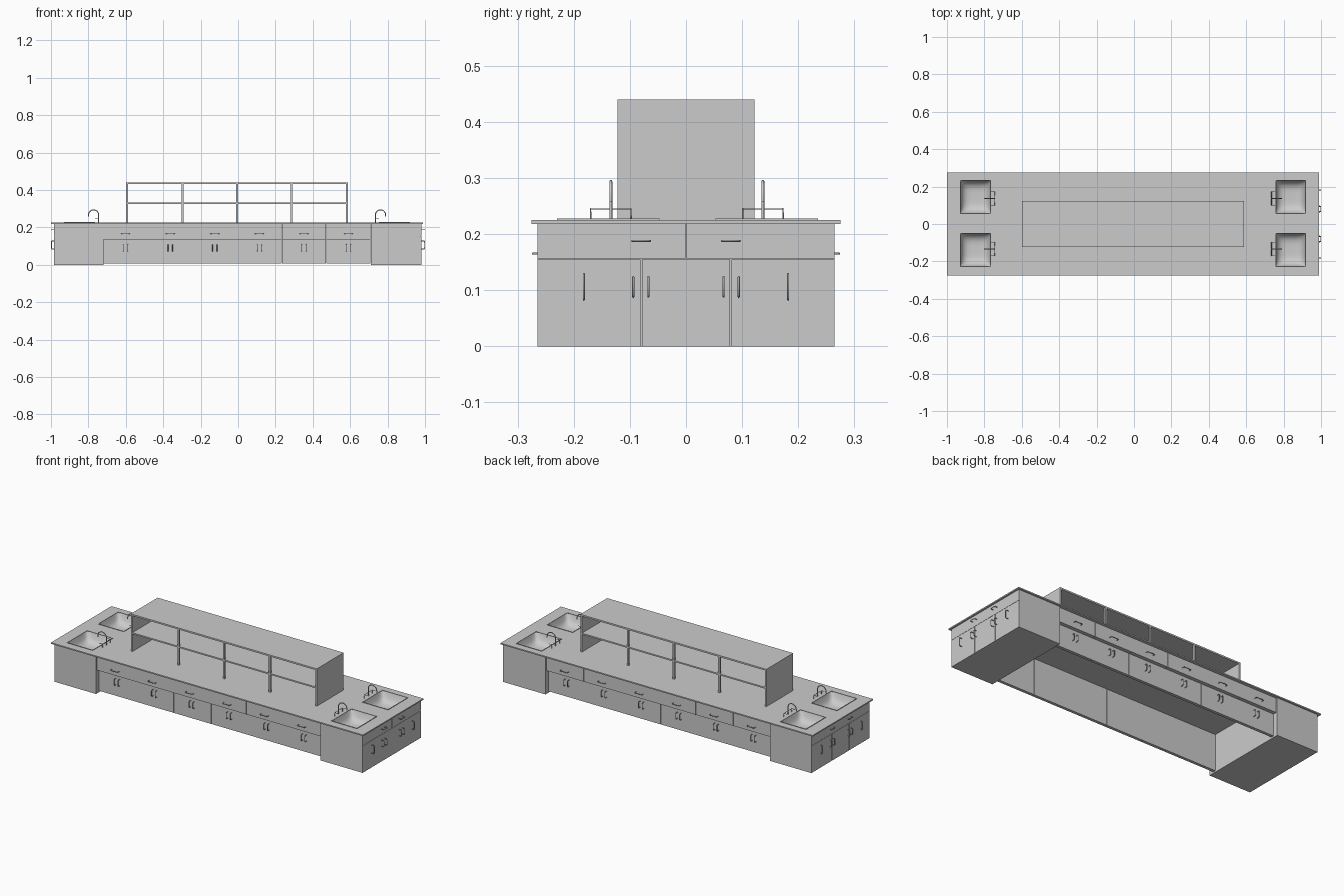
import bpy, bmesh, math
from mathutils import Vector

if "Cube" in bpy.data.objects:
    bpy.data.objects.remove(bpy.data.objects["Cube"])

CX = -0.005          # bench centre line (handles make the ends uneven)
grey = bpy.data.materials.new("light_grey")
grey.diffuse_color = (0.6, 0.6, 0.6, 1)
grey.use_nodes = True
grey.node_tree.nodes["Principled BSDF"].inputs["Base Color"].default_value = grey.diffuse_color


def finish(name, bm, smooth=False):
    me = bpy.data.meshes.new(name)
    bm.to_mesh(me)
    bm.free()
    me.materials.append(grey)
    for p in me.polygons:
        p.use_smooth = smooth
    ob = bpy.data.objects.new(name, me)
    bpy.context.collection.objects.link(ob)
    return ob


def box(name, x0, x1, y0, y1, z0, z1, open_top=False):
    bm = bmesh.new()
    bmesh.ops.create_cube(bm, size=1)
    for v in bm.verts:
        v.co = Vector(((x0 + x1) / 2 + v.co.x * (x1 - x0),
                       (y0 + y1) / 2 + v.co.y * (y1 - y0),
                       (z0 + z1) / 2 + v.co.z * (z1 - z0)))
    if open_top:
        top = [f for f in bm.faces if f.normal.z > 0.5]
        bmesh.ops.delete(bm, geom=top, context='FACES')
    return finish(name, bm)


def tube(name, paths, r):
    cu = bpy.data.curves.new(name, 'CURVE')
    cu.dimensions = '3D'
    cu.bevel_depth = r
    cu.bevel_resolution = 2
    cu.use_fill_caps = True
    for pts in paths:
        sp = cu.splines.new('POLY')
        sp.points.add(len(pts) - 1)
        for p, co in zip(sp.points, pts):
            p.co = (*co, 1)
    cu.materials.append(grey)
    ob = bpy.data.objects.new(name, cu)
    bpy.context.collection.objects.link(ob)
    return ob


def handle(name, centre, along, out, length, reach, r=0.0018):
    """Bar pull with rounded-off corners."""
    c, a, o = Vector(centre), Vector(along), Vector(out)
    h, k = length / 2 - r, reach - r
    tube(name, [[c - a * h, c - a * h + o * k * 0.7, c - a * (h - 0.004) + o * k,
                 c + a * (h - 0.004) + o * k, c + a * h + o * k * 0.7, c + a * h]], r)


# Countertop: grid of strips with four sink openings left out
SX0, SX1 = 0.76, 0.925                      # sink span from the centre line
SY = [(-0.23, -0.047), (0.053, 0.235)]
xs = [CX + x for x in (-0.995, -SX1, -SX0, SX0, SX1, 0.995)]
ys = [-0.275, SY[0][0], SY[0][1], SY[1][0], SY[1][1], 0.275]
bm = bmesh.new()
grid = [[bm.verts.new((x, y, 0.225)) for y in ys] for x in xs]
for i in range(5):
    for j in range(5):
        if not (i in (1, 3) and j in (1, 3)):
            bm.faces.new((grid[i][j], grid[i + 1][j], grid[i + 1][j + 1], grid[i][j + 1]))
top = finish("countertop", bm)
mod = top.modifiers.new("thickness", 'SOLIDIFY')
mod.thickness = 0.007
mod.offset = -1

# Sinks (rounded bowl and raised rim) and taps
for s in (-1, 1):
    x0, x1 = sorted((CX + s * SX0, CX + s * SX1))
    for y0, y1 in SY:
        bm = bmesh.new()
        bmesh.ops.create_grid(bm, x_segments=18, y_segments=18, size=1)
        for v in bm.verts:
            u, w = v.co.x, v.co.y
            d = max(0, (1 - u ** 4) * (1 - w ** 4)) ** 0.6
            v.co = Vector(((x0 + x1) / 2 + u * (x1 - x0) / 2,
                           (y0 + y1) / 2 + w * (y1 - y0) / 2, 0.226 - 0.06 * d))
        finish("sink_bowl", bm, True)
        t, z0, z1 = 0.003, 0.224, 0.2275
        box("sink_rim", x0, x0 + t, y0, y1, z0, z1)
        box("sink_rim", x1 - t, x1, y0, y1, z0, z1)
        box("sink_rim", x0, x1, y0, y0 + t, z0, z1)
        box("sink_rim", x0, x1, y1 - t, y1, z0, z1)

        yc = 0.137 if y0 > 0 else -0.134
        bx = CX + s * 0.74                   # tap column, spout reaches the sink
        arc = [(bx + s * (0.027 - 0.027 * math.cos(a)), yc, 0.267 + 0.027 * math.sin(a))
               for a in [math.pi * k / 12 for k in range(13)]]
        end = (bx + s * 0.054, yc, 0.258)
        tube("tap_spout", [[(bx, yc, 0.224)] + arc + [end]], 0.0026)
        tube("tap_bridge", [[(bx, yc - 0.036, 0.224), (bx, yc - 0.036, 0.245),
                             (bx, yc + 0.036, 0.245), (bx, yc + 0.036, 0.224)]], 0.0015)
        tube("tap_levers", [[(bx, yc + d, 0.245), (bx + s * 0.02, yc + d, 0.245)]
                            for d in (-0.036, 0.036)], 0.0015)

# End cabinets with drawer and door fronts
G = 0.0012
for s in (-1, 1):
    face = 0.98 if s > 0 else -0.985
    inner = CX + s * 0.715
    a, b = sorted((face - s * 0.004, inner))
    box("end_cabinet", a, b, -0.265, 0.265, 0, 0.219, True)
    fx = sorted((face - s * 0.005, face))
    fronts = [(-0.265, 0, 0.155, 0.219), (0, 0.265, 0.155, 0.219)]
    fronts += [(p, q, 0, 0.155) for p, q in ((-0.265, -0.08), (-0.08, 0.08), (0.08, 0.265))]
    for p, q, z0, z1 in fronts:
        box("end_front", fx[0], fx[1], p + (G if p > -0.26 else 0), q - (G if q < 0.26 else 0),
            z0 + (G if z0 else 0), z1)
    reach = 0.02 if s > 0 else 0.014
    out = (s, 0, 0)
    for m in (-1, 1):
        handle("end_drawer_handle", (face, m * 0.08, 0.188), (0, 1, 0), out, 0.036, reach)
        handle("end_door_handle", (face, m * 0.182, 0.106), (0, 0, 1), out, 0.05, reach)
        for y in (0.067, 0.094):
            handle("end_door_handle", (face, m * y, 0.106), (0, 0, 1), out, 0.039, reach)

# Long sides: six modules of drawer over door pair, open underneath
W = 1.43 / 6
for m in (-1, 1):
    for i in range(6):
        x0 = CX - 0.715 + i * W
        xc = x0 + W / 2
        d = sorted((m * 0.258, m * 0.22))
        box("side_drawer", x0 + G / 2, x0 + W - G / 2, d[0], d[1], 0.135, 0.219)
        d = sorted((m * 0.237, m * 0.22))
        box("side_door", x0 + G / 2, x0 + W - G / 2, d[0], d[1], 0.008, 0.135)
        handle("side_drawer_handle", (xc, m * 0.258, 0.165), (1, 0, 0), (0, m, 0), 0.05, 0.017)
        for k in (-0.012, 0.012):
            handle("side_door_handle", (xc + k, m * 0.237, 0.09), (0, 0, 1), (0, m, 0), 0.04, 0.017)

# Bottle shelf: end panels, posts, middle and top boards
L, D = 0.593, 0.122
box("shelf_top", CX - L, CX + L, -D, D, 0.431, 0.44)
box("shelf_middle", CX - L, CX + L, -D, D, 0.326, 0.334)
for s in (-1, 1):
    a, b = sorted((CX + s * L, CX + s * (L - 0.01)))
    box("shelf_end_panel", a, b, -D, D, 0.225, 0.431)
    for i in (-1, 0, 1):
        x = CX + i * 0.291
        y0, y1 = sorted((s * D, s * (D - 0.01)))
        box("shelf_post", x - 0.005, x + 0.005, y0, y1, 0.225, 0.431)
